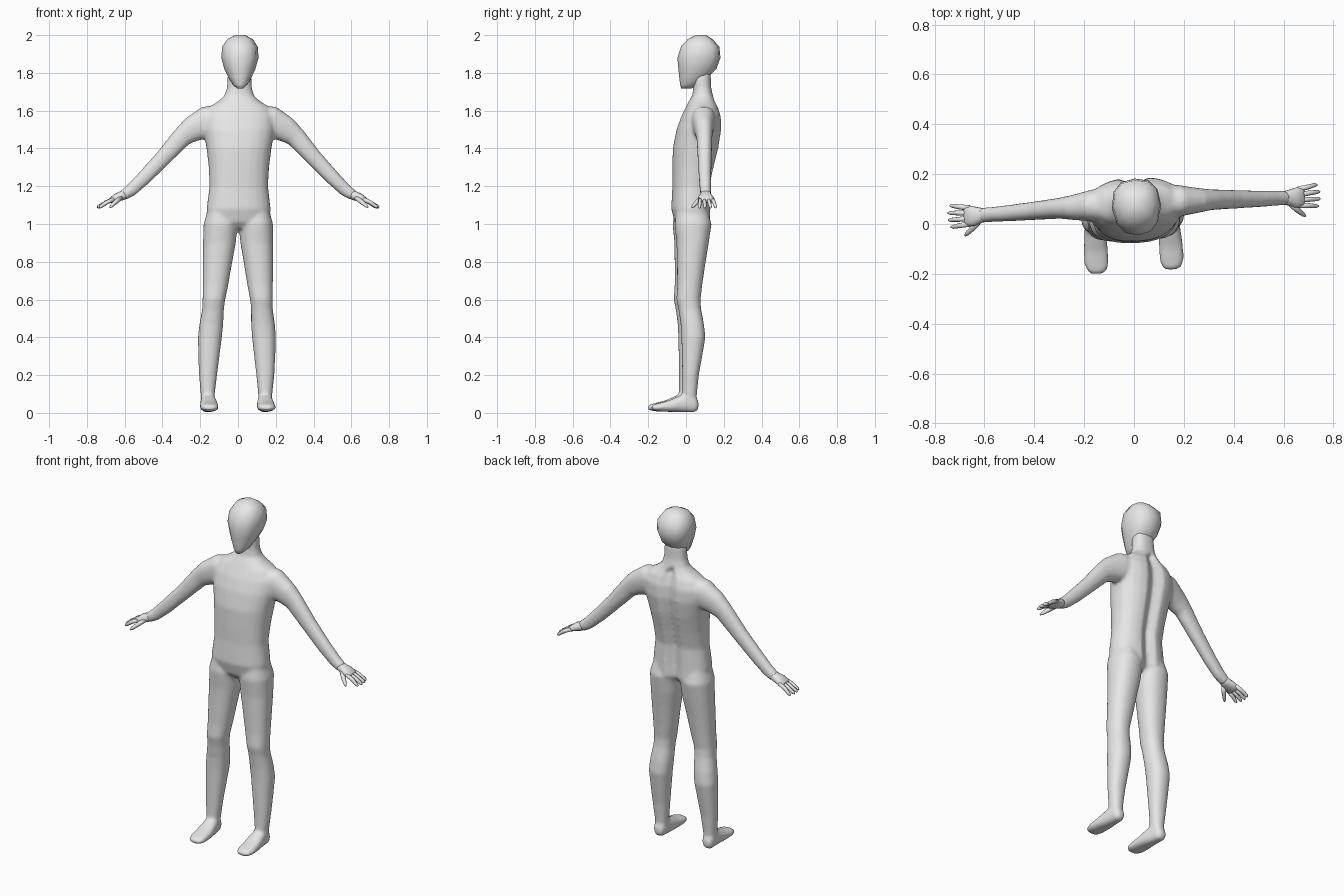
import bpy, bmesh, math
from mathutils import Vector

skin = bpy.data.materials.new("light_grey")
skin.diffuse_color = (0.8, 0.8, 0.8, 1)


def spow(t, e):
    return math.copysign(abs(t) ** e, t)


def loft(bm, rings, n=24, e=0.9):
    """Closed tube through rings of (centre, half-axis u, half-axis v)."""
    loops = []
    for c, u, v in rings:
        loop = []
        for i in range(n):
            a = 2 * math.pi * i / n
            loop.append(bm.verts.new(c + u * spow(math.cos(a), e) + v * spow(math.sin(a), e)))
        loops.append(loop)
    for a, b in zip(loops, loops[1:]):
        for i in range(n):
            j = (i + 1) % n
            bm.faces.new((a[i], a[j], b[j], b[i]))
    bm.faces.new(loops[0][::-1])
    bm.faces.new(loops[-1])
    return [v for loop in loops for v in loop]


def upright(rows, s=1):
    """Horizontal rings from (z, x0, x1, y0, y1)."""
    return [(Vector((s * (x0 + x1) / 2, (y0 + y1) / 2, z)),
             Vector(((x1 - x0) / 2, 0, 0)), Vector((0, (y1 - y0) / 2, 0)))
            for z, x0, x1, y0, y1 in rows]


def forward(rows, s=1):
    """Rings facing y from (y, x0, x1, z0, z1)."""
    return [(Vector((s * (x0 + x1) / 2, y, (z0 + z1) / 2)),
             Vector(((x1 - x0) / 2, 0, 0)), Vector((0, 0, (z1 - z0) / 2)))
            for y, x0, x1, z0, z1 in rows]


def along(rows, s=1):
    """Rings across a path from (x, y, z, thickness, width in y)."""
    pts = [Vector((s * r[0], r[1], r[2])) for r in rows]
    rings = []
    for i, r in enumerate(rows):
        t = pts[min(i + 1, len(pts) - 1)] - pts[max(i - 1, 0)]
        u = t.cross(Vector((0, 1, 0))).normalized()
        v = u.cross(t).normalized()
        rings.append((pts[i], u * r[3], v * r[4]))
    return rings


def finish(bm, name):
    # whole figure is turned slightly and leans a little to one side
    c, s = math.cos(0.057), math.sin(0.057)
    for v in bm.verts:
        x, y = v.co.x + 0.012 * (v.co.z - 1), v.co.y - 0.06
        v.co.x, v.co.y = c * x - s * y, s * x + c * y + 0.06
    bmesh.ops.recalc_face_normals(bm, faces=bm.faces)
    for f in bm.faces:
        f.smooth = True
    me = bpy.data.meshes.new(name)
    bm.to_mesh(me)
    bm.free()
    me.materials.append(skin)
    ob = bpy.data.objects.new(name, me)
    bpy.context.collection.objects.link(ob)
    return ob


# torso and neck
torso = [(0.975, 0.10, -0.03, 0.10), (1.01, 0.165, -0.06, 0.13), (1.08, 0.17, -0.078, 0.127),
         (1.2, 0.155, -0.072, 0.125), (1.3, 0.16, -0.072, 0.147), (1.4, 0.172, -0.07, 0.172),
         (1.5, 0.19, -0.05, 0.188), (1.57, 0.19, -0.025, 0.185), (1.62, 0.16, 0.0, 0.168),
         (1.65, 0.11, 0.015, 0.153), (1.68, 0.078, 0.033, 0.142), (1.72, 0.066, 0.038, 0.133),
         (1.80, 0.062, 0.035, 0.13)]
body = bmesh.new()
verts = loft(body, upright([(z, -w, w, a, b) for z, w, a, b in torso]), e=0.85)
# groove down the spine
for v in verts:
    if abs(v.co.x) < 0.01 and v.co.y > 0.06 and v.co.z < 1.66:
        v.co.y -= 0.03

leg = [(1.1, 0.04, 0.155, -0.05, 0.10), (1.0, 0.004, 0.184, -0.066, 0.13),
       (0.9, 0.012, 0.186, -0.056, 0.115), (0.8, 0.03, 0.187, -0.054, 0.098),
       (0.68, 0.05, 0.186, -0.053, 0.08), (0.6, 0.066, 0.186, -0.058, 0.07),
       (0.55, 0.072, 0.187, -0.047, 0.073), (0.47, 0.074, 0.2, -0.036, 0.088),
       (0.4, 0.08, 0.207, -0.032, 0.095), (0.3, 0.092, 0.204, -0.03, 0.078),
       (0.2, 0.104, 0.2, -0.028, 0.06), (0.1, 0.115, 0.19, -0.028, 0.05),
       (0.03, 0.12, 0.185, -0.02, 0.045)]
foot = [(0.058, 0.135, 0.172, 0.02, 0.06), (0.04, 0.12, 0.188, 0.003, 0.09),
        (0, 0.114, 0.19, 0.002, 0.11), (-0.05, 0.105, 0.195, 0.004, 0.088),
        (-0.1, 0.102, 0.2, 0.006, 0.066), (-0.15, 0.102, 0.2, 0.008, 0.053),
        (-0.18, 0.11, 0.19, 0.012, 0.045), (-0.192, 0.125, 0.175, 0.018, 0.036)]
arm = [(0.08, 0.085, 1.56, 0.07, 0.07), (0.17, 0.083, 1.54, 0.085, 0.064),
       (0.25, 0.08, 1.5, 0.068, 0.05), (0.3, 0.08, 1.462, 0.054, 0.042),
       (0.4, 0.076, 1.35, 0.044, 0.037), (0.5, 0.072, 1.245, 0.039, 0.033),
       (0.57, 0.071, 1.178, 0.034, 0.03), (0.612, 0.07, 1.15, 0.028, 0.03)]
for s in (-1, 1):
    loft(body, upright(leg, s))
    loft(body, forward(foot, s), e=0.8)
    loft(body, along(arm, s))

# blend torso, legs, feet and arms into one skin
body_ob = finish(body, "body")
rm = body_ob.modifiers.new("blend", 'REMESH')
rm.mode = 'VOXEL'
rm.voxel_size = 0.009
rm.use_smooth_shade = True
sm = body_ob.modifiers.new("soften", 'SMOOTH')
sm.factor = 0.5
sm.iterations = 8

# hands: palm, four spread fingers and a thumb
for s, side in ((-1, "right"), (1, "left")):
    hand = bmesh.new()
    loft(hand, along([(0.59, 0.07, 1.165, 0.024, 0.026), (0.615, 0.07, 1.15, 0.025, 0.03),
                      (0.645, 0.068, 1.14, 0.022, 0.04), (0.672, 0.07, 1.126, 0.016, 0.043),
                      (0.682, 0.07, 1.12, 0.009, 0.04)], s), 14)
    for i in range(4):
        k = i / 3
        y0, y1 = 0.038 + 0.064 * k, 0.03 + 0.085 * k
        tip = 0.738 + 0.01 * math.sin(math.pi * k)
        loft(hand, along([(0.66, y0, 1.132, 0.011, 0.011), (0.70, (y0 + y1) / 2, 1.114, 0.011, 0.010),
                          (tip - 0.008, y1, 1.092, 0.009, 0.008), (tip, y1, 1.086, 0.004, 0.004)], s), 8)
    loft(hand, along([(0.625, 0.05, 1.14, 0.014, 0.014), (0.65, 0.022, 1.118, 0.012, 0.012),
                      (0.675, 0.0, 1.096, 0.009, 0.009), (0.684, -0.008, 1.088, 0.004, 0.004)], s), 8)
    finish(hand, side + "_hand")

# head: faceless egg with a narrow chin and squared back
head_rows = [(1.717, 0.018, -0.026, 0.03), (1.74, 0.042, -0.032, 0.065), (1.78, 0.064, -0.037, 0.12),
             (1.82, 0.082, -0.041, 0.16), (1.88, 0.099, -0.046, 0.182), (1.94, 0.094, -0.027, 0.176),
             (1.98, 0.066, 0.01, 0.137), (2.0, 0.026, 0.05, 0.105)]
head = bmesh.new()
hv = loft(head, upright([(z, -w, w, a, b) for z, w, a, b in head_rows]), 12, 0.8)
# narrow the face toward the front
for v in hv:
    if v.co.y < 0.05:
        v.co.x *= 1 - 1.6 * (0.05 - v.co.y)
finish(head, "head")
